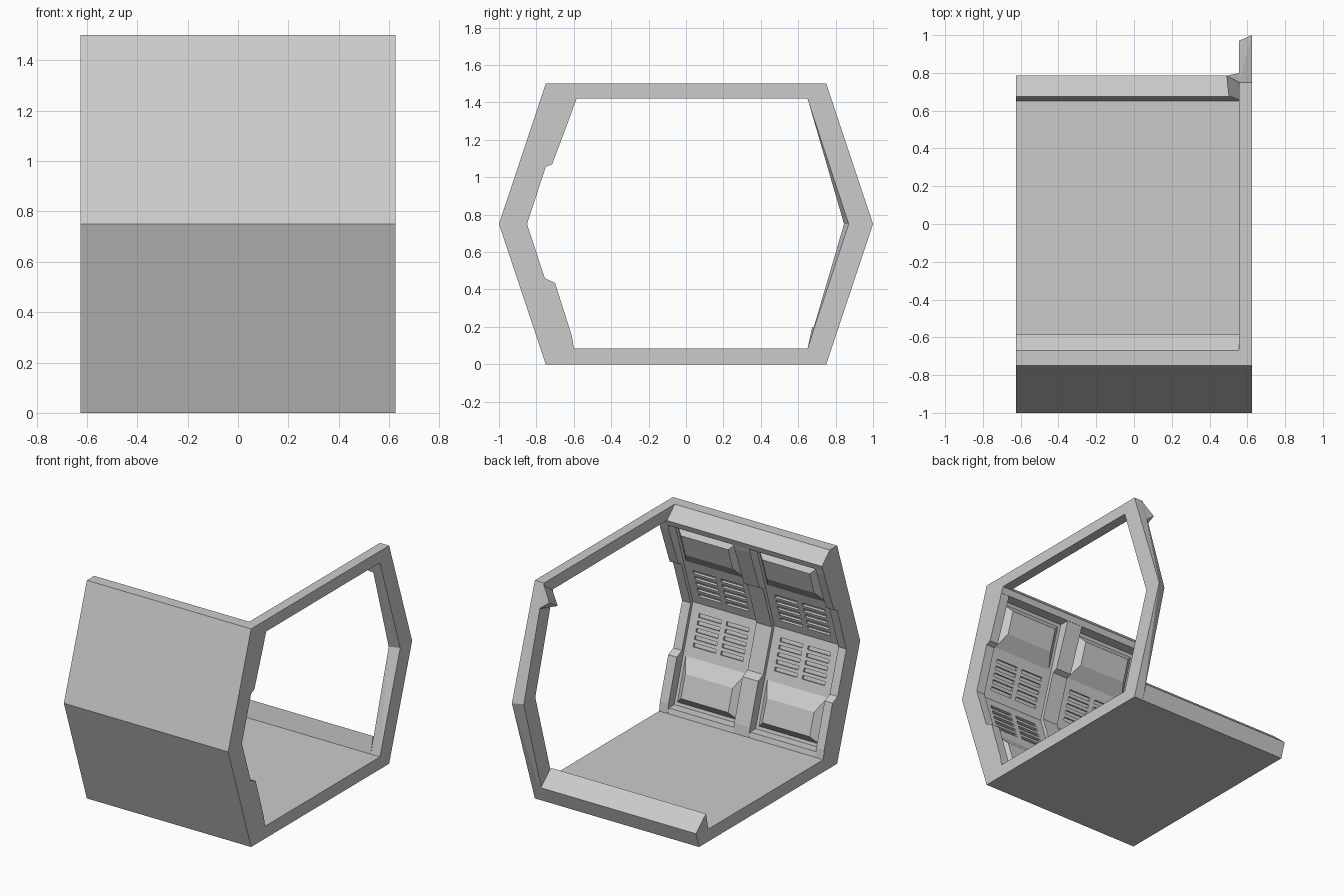
import bpy, bmesh, math
from mathutils import Matrix

if "Cube" in bpy.data.objects:
    bpy.data.objects.remove(bpy.data.objects["Cube"])

def finish(name, bm):
    bmesh.ops.recalc_face_normals(bm, faces=bm.faces)
    me = bpy.data.meshes.new(name)
    bm.to_mesh(me)
    bm.free()
    ob = bpy.data.objects.new(name, me)
    bpy.context.collection.objects.link(ob)
    return ob

def prism(name, profile, x0, x1):
    """Extrude a (y, z) profile along x."""
    bm = bmesh.new()
    f = bm.faces.new([bm.verts.new((x0, y, z)) for y, z in profile])
    ext = bmesh.ops.extrude_face_region(bm, geom=[f])
    verts = [v for v in ext['geom'] if isinstance(v, bmesh.types.BMVert)]
    bmesh.ops.translate(bm, vec=(x1 - x0, 0, 0), verts=verts)
    return finish(name, bm)

def hull(name, points):
    bm = bmesh.new()
    for p in points:
        bm.verts.new(p)
    bmesh.ops.convex_hull(bm, input=bm.verts)
    bmesh.ops.dissolve_limit(bm, angle_limit=0.01, verts=bm.verts, edges=bm.edges)
    return finish(name, bm)

def panel_y(z):
    """Inner panel surface of the front wall, folded at mid height."""
    return -0.875 + 0.323 * abs(z - 0.75)

X = 0.625
XI = 0.555   # inner side of the end frame

# Front wall with ceiling lip and floor plinth
wall = prism("front_wall", [
    (-0.75, 0), (-1, 0.75), (-0.75, 1.5), (-0.67, 1.5), (-0.585, 1.42), (-0.60, 1.38),
    (panel_y(1.38), 1.38), (-0.875, 0.75), (panel_y(0.12), 0.12),
    (-0.61, 0.12), (-0.60, 0.085), (-0.66, 0)], -X, X)

# Vent slots cut into the panels: two columns of five per panel
bm = bmesh.new()
tilt = math.atan(0.323)
for bay in (-0.31, 0.31):
    for col in (-0.105, 0.105):
        for side in (-1, 1):
            for i in range(5):
                z = 0.75 + side * (0.07 + 0.045 * i)
                m = (Matrix.Translation((bay + col, panel_y(z), z))
                     @ Matrix.Rotation(-side * tilt, 4, 'X')
                     @ Matrix.Diagonal((0.17, 0.03, 0.025, 1)))
                bmesh.ops.create_cube(bm, size=1, matrix=m)
cutter = finish("vent_cutter", bm)
cutter.hide_render = True
mod = wall.modifiers.new("vents", 'BOOLEAN')
mod.operation = 'DIFFERENCE'
mod.object = cutter
bpy.context.view_layer.objects.active = wall
bpy.ops.object.modifier_apply(modifier=mod.name)
bpy.data.objects.remove(cutter)

# Stepped vertical ribs
rib = [(-0.60, 0.085), (-0.61, 0.15), (-0.70, 0.435), (-0.755, 0.46), (-0.85, 0.75),
       (-0.75, 1.055), (-0.715, 1.07), (-0.61, 1.35), (-0.59, 1.42),
       (-0.70, 1.42), (-0.90, 0.75), (-0.70, 0.085)]
for name, a, b in (("left_rib", -X, -0.565), ("middle_rib", -0.06, 0.06), ("right_rib", 0.56, X)):
    prism(name, rib, a, b)

# Tapered raised pads near the floor and ceiling of each bay
for bay in (-0.31, 0.31):
    for side in (-1, 1):
        pts = []
        for half, lo, hi, depth in ((0.24, 0.13, 0.44, -0.01), (0.18, 0.19, 0.34, 0.05)):
            for zz in (lo, hi):
                z = zz if side < 0 else 1.5 - zz
                pts += [(bay + s * half, panel_y(z) + depth, z) for s in (-1, 1)]
        hull("wall_pad", pts)

# Floor and the sill left along the open back
prism("floor", [(-0.66, 0), (0.75, 0), (0.65, 0.085), (-0.66, 0.085)], -X, X)
prism("back_sill", [(0.75, 0), (0.785, 0.105), (0.675, 0.2), (0.65, 0.085)], -X, XI)

# End frame: top bar and two halves of the back leg
prism("frame_top", [(-0.67, 1.5), (0.75, 1.5), (0.65, 1.42), (-0.59, 1.42)], XI, X)
for name, z0, zi in (("frame_lower_leg", 0, 0.085), ("frame_upper_leg", 1.5, 1.42)):
    hull(name, [(X, 0.75, z0), (X, 0.65, zi), (X, 1.0, 0.75), (X, 0.87, 0.75),
                (XI, 0.75, z0), (XI, 0.65, zi), (XI, 0.97, 0.75), (XI, 0.845, 0.75)])

# Small mitred stub at the upper back corner
hull("corner_stub", [(0.56, 0.75, 1.495), (0.56, 0.655, 1.42), (0.49, 0.785, 1.395),
                     (0.50, 0.68, 1.33), (0.56, 0.80, 1.34), (0.56, 0.68, 1.32)])
